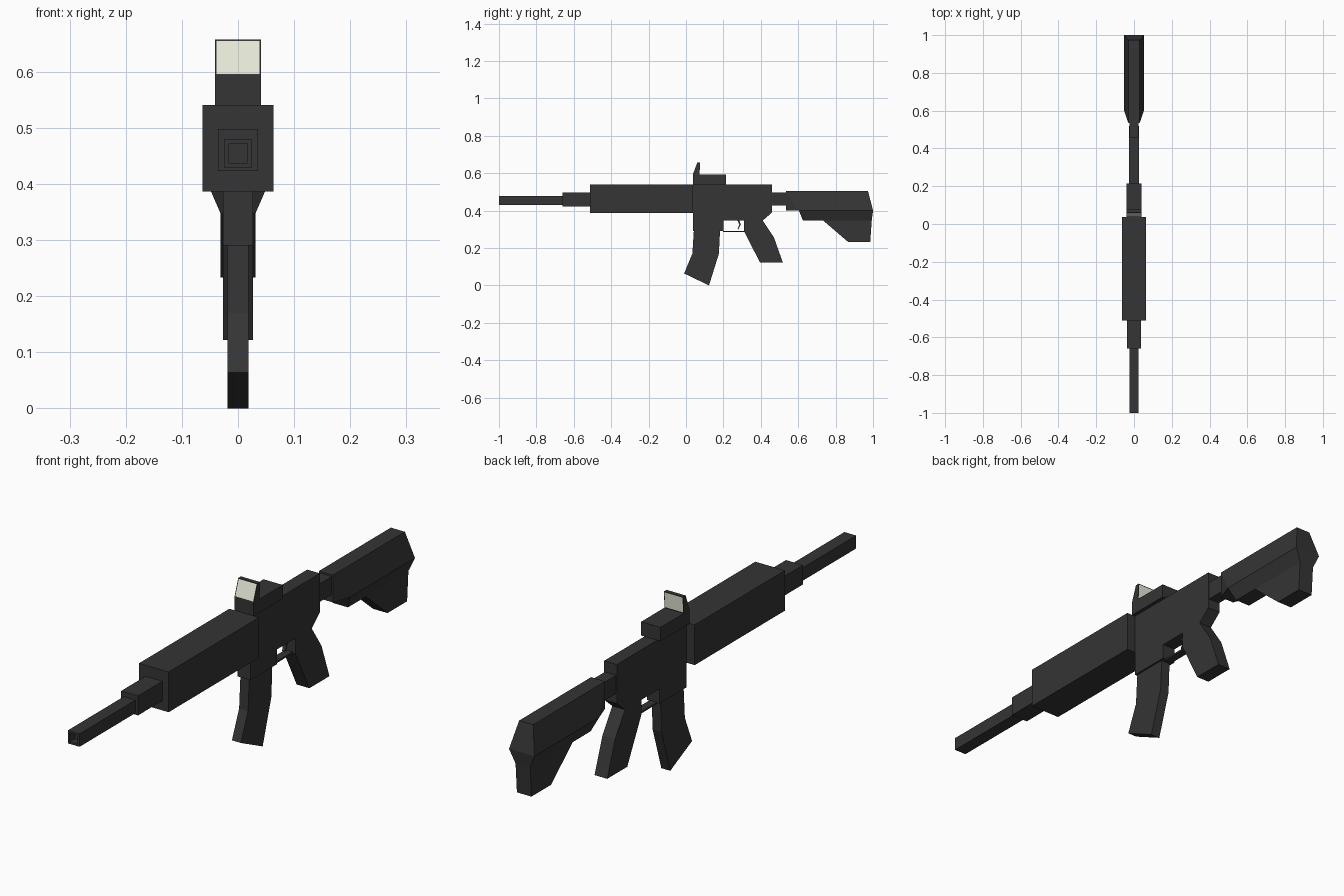
import bpy, bmesh
from mathutils import Vector

if "Cube" in bpy.data.objects:
    bpy.data.objects.remove(bpy.data.objects["Cube"])


def material(name, rgb):
    m = bpy.data.materials.new(name)
    m.diffuse_color = (*rgb, 1)
    m.use_nodes = True
    m.node_tree.nodes["Principled BSDF"].inputs["Base Color"].default_value = m.diffuse_color
    return m


DARK = material("dark_metal", (0.035, 0.035, 0.035))
GLASS = material("sight_glass", (0.78, 0.81, 0.68))


def finish(bm, name):
    bmesh.ops.recalc_face_normals(bm, faces=bm.faces[:])
    me = bpy.data.meshes.new(name)
    bm.to_mesh(me)
    bm.free()
    me.materials.append(DARK)
    me.materials.append(GLASS)
    ob = bpy.data.objects.new(name, me)
    bpy.context.collection.objects.link(ob)
    return ob


def prism(half_width, profile):
    """Side profile of (y, z) points extruded across x."""
    bm = bmesh.new()
    f = bm.faces.new([bm.verts.new((-half_width, y, z)) for y, z in profile])
    ext = bmesh.ops.extrude_face_region(bm, geom=[f])["geom"]
    verts = [v for v in ext if isinstance(v, bmesh.types.BMVert)]
    bmesh.ops.translate(bm, verts=verts, vec=(2 * half_width, 0, 0))
    bmesh.ops.recalc_face_normals(bm, faces=bm.faces[:])
    return bm


def block(half_width, y0, y1, z0, z1):
    return prism(half_width, [(y0, z0), (y1, z0), (y1, z1), (y0, z1)])


# Barrel with a square recessed bore
bm = block(0.025, -1.0, -0.655, 0.429, 0.479)
bm.faces.ensure_lookup_table()
muzzle = min(bm.faces, key=lambda f: f.calc_center_median().y)
bmesh.ops.inset_region(bm, faces=[muzzle], thickness=0.0115)
bore = bmesh.ops.extrude_discrete_faces(bm, faces=[muzzle])["faces"][0]
bmesh.ops.translate(bm, verts=bore.verts[:], vec=(0, 0.03, 0))
finish(bm, "barrel")

# Straight blocks
finish(block(0.036, -0.66, -0.51, 0.423, 0.498), "barrel_collar")
finish(block(0.063, -0.512, 0.037, 0.386, 0.541), "handguard")
finish(block(0.024, 0.458, 0.537, 0.428, 0.498), "stock_tube")
finish(block(0.015, 0.198, 0.325, 0.285, 0.292), "trigger_guard")

# Receiver with magazine well and grip
finish(prism(0.027, [
    (0.037, 0.54), (0.46, 0.54), (0.46, 0.39), (0.41, 0.347),
    (0.47, 0.257), (0.518, 0.122), (0.396, 0.122), (0.31, 0.29),
    (0.31, 0.347), (0.2, 0.347), (0.2, 0.29), (0.037, 0.29)]), "receiver")

# Curved magazine
finish(prism(0.019, [
    (0.042, 0.295), (0.034, 0.17), (-0.01, 0.064), (0.123, 0.0),
    (0.176, 0.17), (0.182, 0.295)]), "magazine")

# Trigger
finish(prism(0.006, [
    (0.275, 0.35), (0.285, 0.35), (0.293, 0.325), (0.28, 0.3),
    (0.276, 0.302), (0.285, 0.325)]), "trigger")

# Sight with framed glass on both sides of its upright
bm = prism(0.041, [
    (0.037, 0.54), (0.214, 0.54), (0.214, 0.593), (0.072, 0.593),
    (0.076, 0.657), (0.06, 0.657), (0.037, 0.593)])
panes = [f for f in bm.faces
         if abs(f.normal.x) < 0.1 and 0.62 < f.calc_center_median().z < 0.65]
bmesh.ops.inset_individual(bm, faces=panes, thickness=0.004)
for f in panes:
    f.material_index = 1
finish(bm, "sight")

# Faceted stock: one side mirrored, then joined around the outline
side = [(0.030, 0.535, 0.505), (0.030, 0.973, 0.505), (0.030, 0.535, 0.400),
        (0.054, 0.604, 0.400), (0.054, 1.000, 0.400), (0.031, 0.625, 0.347),
        (0.031, 0.733, 0.347), (0.031, 0.866, 0.233), (0.031, 0.985, 0.233),
        (0.031, 0.993, 0.347)]
side_faces = [(0, 2, 3), (0, 3, 4, 1), (3, 5, 6, 9, 4), (6, 7, 8, 9)]
outline = [0, 2, 3, 5, 6, 7, 8, 9, 4, 1]
bm = bmesh.new()
sides = [[bm.verts.new((s * x, y, z)) for x, y, z in side] for s in (1, -1)]
for vs in sides:
    for f in side_faces:
        bm.faces.new([vs[i] for i in f])
for a, b in zip(outline, outline[1:] + outline[:1]):
    bm.faces.new((sides[0][a], sides[0][b], sides[1][b], sides[1][a]))
finish(bm, "stock")
